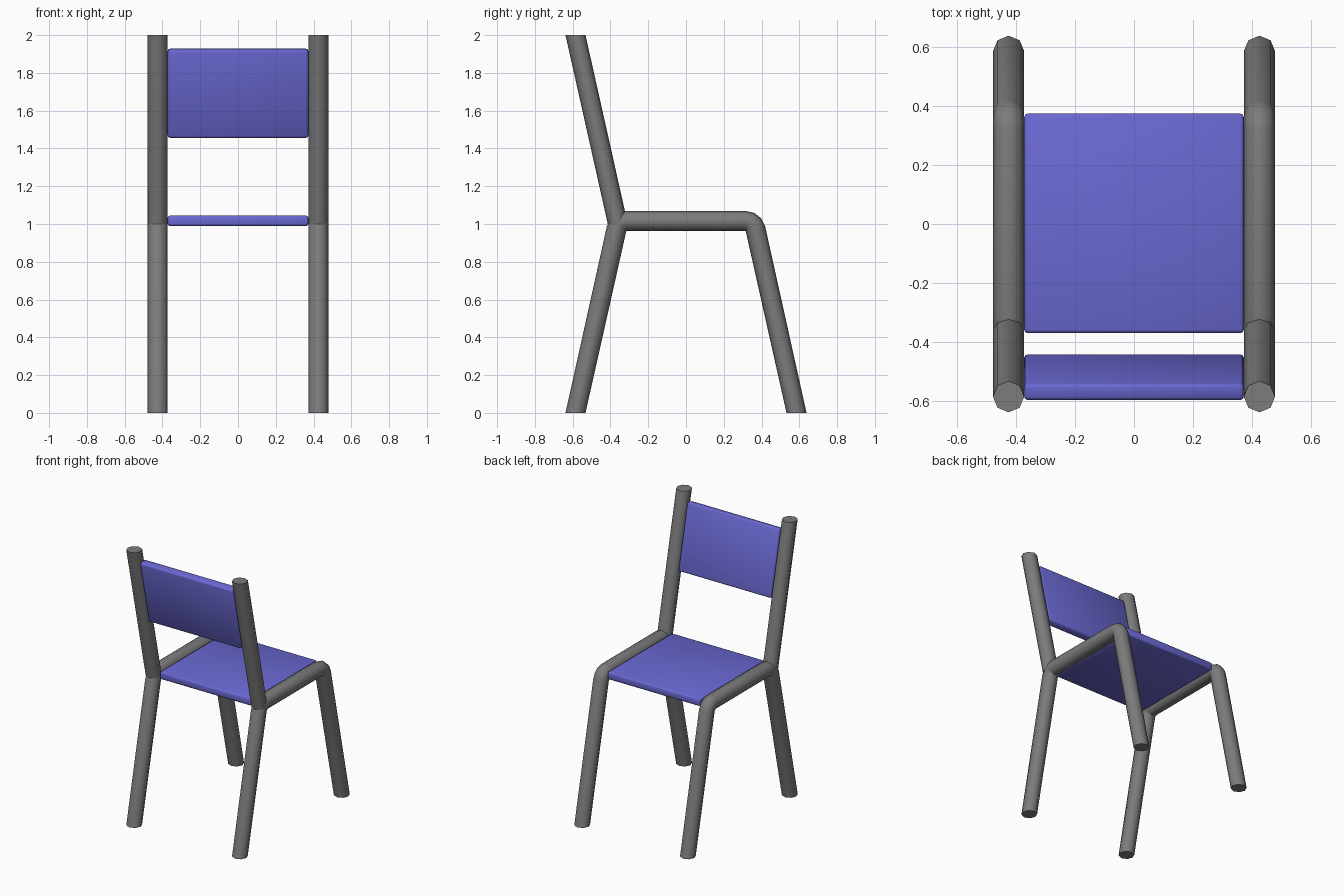
import bpy, bmesh, math
from mathutils import Vector

if "Cube" in bpy.data.objects:
    bpy.data.objects.remove(bpy.data.objects["Cube"])

R = 0.053                # tube radius
SIDES = 8
TUBE_X = 0.425
TILT = math.atan(0.224)  # splay of legs and backrest


def material(name, rgb):
    m = bpy.data.materials.new(name)
    m.diffuse_color = (*rgb, 1)
    m.use_nodes = True
    m.node_tree.nodes["Principled BSDF"].inputs["Base Color"].default_value = m.diffuse_color
    return m


grey = material("grey metal", (0.20, 0.20, 0.20))
purple = material("purple panel", (0.145, 0.14, 0.65))


def finish(obj, mat, angle):
    obj.data.materials.append(mat)
    bpy.ops.object.select_all(action='DESELECT')
    obj.select_set(True)
    bpy.context.view_layer.objects.active = obj
    bpy.ops.object.shade_smooth_by_angle(angle=math.radians(angle))


def tube(name, x, rings):
    """Tube through rings given as (y, z, normal angle in the yz plane)."""
    bm = bmesh.new()
    loops = []
    for y, z, a in rings:
        loop = []
        for i in range(SIDES):
            t = 2 * math.pi * i / SIDES
            off = R * math.sin(t)
            loop.append(bm.verts.new((x + R * math.cos(t),
                                      y + off * math.cos(a), z + off * math.sin(a))))
        loops.append(loop)
    for a, b in zip(loops, loops[1:]):
        for i in range(SIDES):
            j = (i + 1) % SIDES
            bm.faces.new((a[i], a[j], b[j], b[i]))
    bm.faces.new(loops[0])
    bm.faces.new(loops[-1])
    bmesh.ops.recalc_face_normals(bm, faces=bm.faces)
    mesh = bpy.data.meshes.new(name)
    bm.to_mesh(mesh)
    bm.free()
    obj = bpy.data.objects.new(name, mesh)
    bpy.context.collection.objects.link(obj)
    finish(obj, grey, 50)


def panel(name, loc, size, tilt=0):
    bm = bmesh.new()
    bmesh.ops.create_cube(bm, size=1)
    bmesh.ops.scale(bm, vec=Vector(size), verts=bm.verts)
    bmesh.ops.bevel(bm, geom=bm.edges[:], offset=0.012, segments=2,
                    profile=0.5, affect='EDGES')
    mesh = bpy.data.meshes.new(name)
    bm.to_mesh(mesh)
    bm.free()
    obj = bpy.data.objects.new(name, mesh)
    bpy.context.collection.objects.link(obj)
    obj.location = loc
    obj.rotation_euler.x = tilt
    finish(obj, purple, 50)


# Front half of the bent rail: foot, then a three-step bend about its inner corner
PIVOT_Y, PIVOT_Z, STEPS = 0.316, 0.963, 3
half = [(0.585, 0.0, 0.0)]
for k in range(STEPS + 1):
    a = TILT + (math.pi / 2 - TILT) * k / STEPS
    half.append((PIVOT_Y + R * math.cos(a), PIVOT_Z + R * math.sin(a), a))
rail = half + [(-y, z, math.pi - a) for y, z, a in reversed(half)]

for side, sx in (("left", -1), ("right", 1)):
    # Two legs and the seat rail in one bent tube
    tube(f"{side}_leg_rail", sx * TUBE_X, rail)
    # Leaning backrest post
    tube(f"{side}_back_post", sx * TUBE_X, [(-0.361, 1.0, 0), (-0.585, 2.0, 0)])

# Seat and backrest panels
panel("seat", (0, 0.002, 1.017), (0.744, 0.744, 0.056))
panel("backrest", (0, -0.519, 1.692), (0.744, 0.057, 0.476), TILT)
